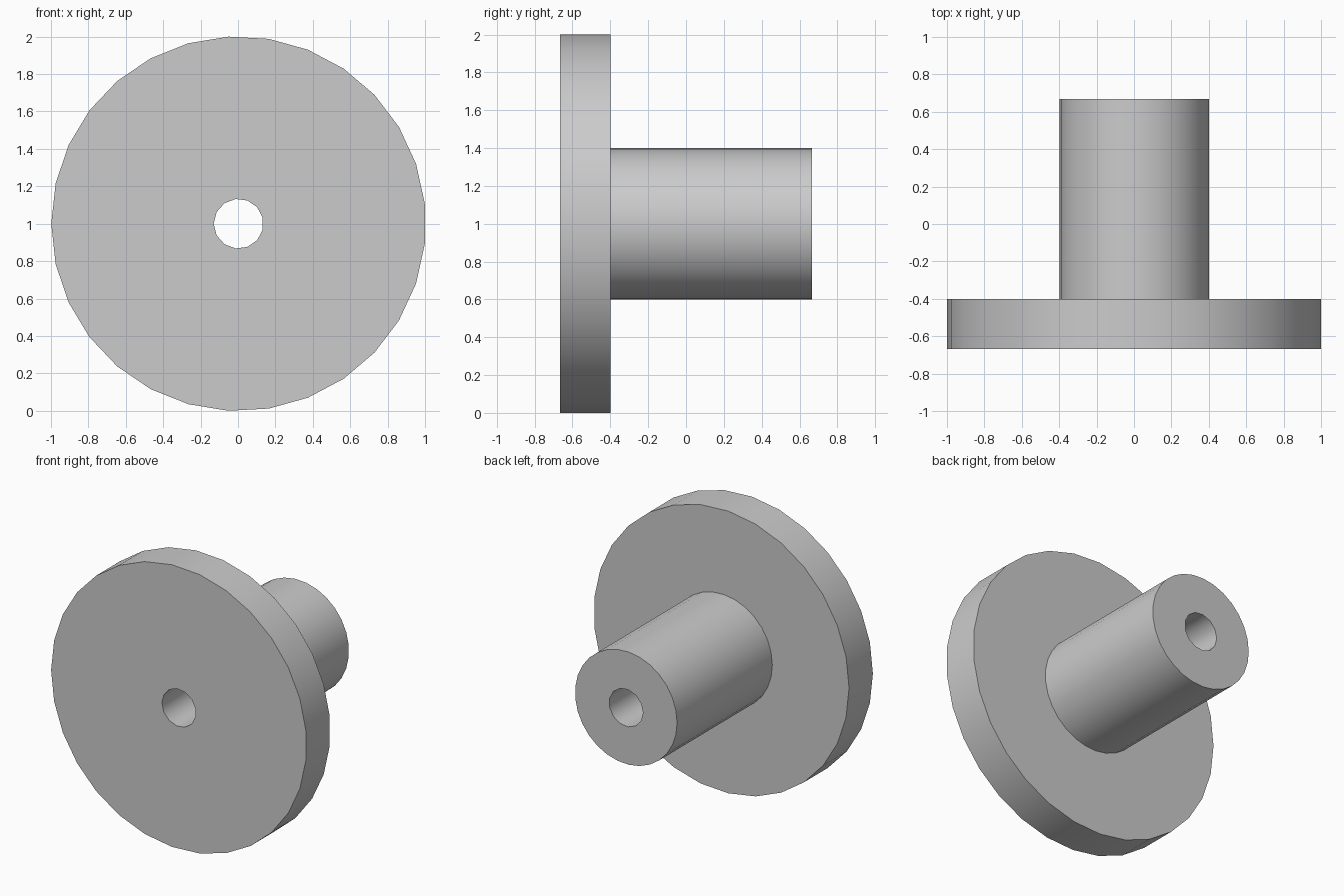
import bpy
import math
from mathutils import Matrix
import bmesh

default_cube = bpy.data.objects.get("Cube")
if default_cube:
    bpy.data.objects.remove(default_cube, do_unlink=True)

# Single plain grey
grey = bpy.data.materials.new("plain_grey")
grey.use_nodes = True
colour = (0.6, 0.6, 0.6, 1.0)
grey.diffuse_color = colour
grey.node_tree.nodes["Principled BSDF"].inputs["Base Color"].default_value = colour

AXIS_X, AXIS_Z = 0.003, 1.0


def cylinder(name, radius, y_front, y_back, sides):
    """Cylinder along y, with its first corner on the -x side."""
    bm = bmesh.new()
    bmesh.ops.create_cone(bm, cap_ends=True, segments=sides, radius1=radius,
                          radius2=radius, depth=y_back - y_front)
    turn = Matrix.Rotation(math.pi / 2, 4, "X") @ Matrix.Rotation(math.pi / 2, 4, "Z")
    place = Matrix.Translation((AXIS_X, (y_front + y_back) / 2, AXIS_Z))
    bmesh.ops.transform(bm, matrix=place @ turn, verts=bm.verts)
    mesh = bpy.data.meshes.new(name)
    bm.to_mesh(mesh)
    bm.free()
    mesh.materials.append(grey)
    obj = bpy.data.objects.new(name, mesh)
    bpy.context.collection.objects.link(obj)
    return obj


def combine(target, tool, operation):
    """Apply a boolean and discard the tool object."""
    tool.hide_render = True
    mod = target.modifiers.new(operation.lower(), "BOOLEAN")
    mod.operation = operation
    mod.solver = "EXACT"
    mod.object = tool
    bpy.context.view_layer.objects.active = target
    bpy.ops.object.modifier_apply(modifier=mod.name)
    bpy.data.objects.remove(tool, do_unlink=True)


# Wide flange with the hub behind it, bored through the axis
flange = cylinder("flanged_hub", 1.0015, -0.667, -0.4, 29)
combine(flange, cylinder("hub", 0.4, -0.5, 0.667, 29), "UNION")
combine(flange, cylinder("bore", 0.133, -0.8, 0.8, 13), "DIFFERENCE")

# Smooth round walls, sharp rims
bpy.ops.object.select_all(action="DESELECT")
flange.select_set(True)
bpy.context.view_layer.objects.active = flange
bpy.ops.object.shade_smooth_by_angle(angle=math.radians(35))
